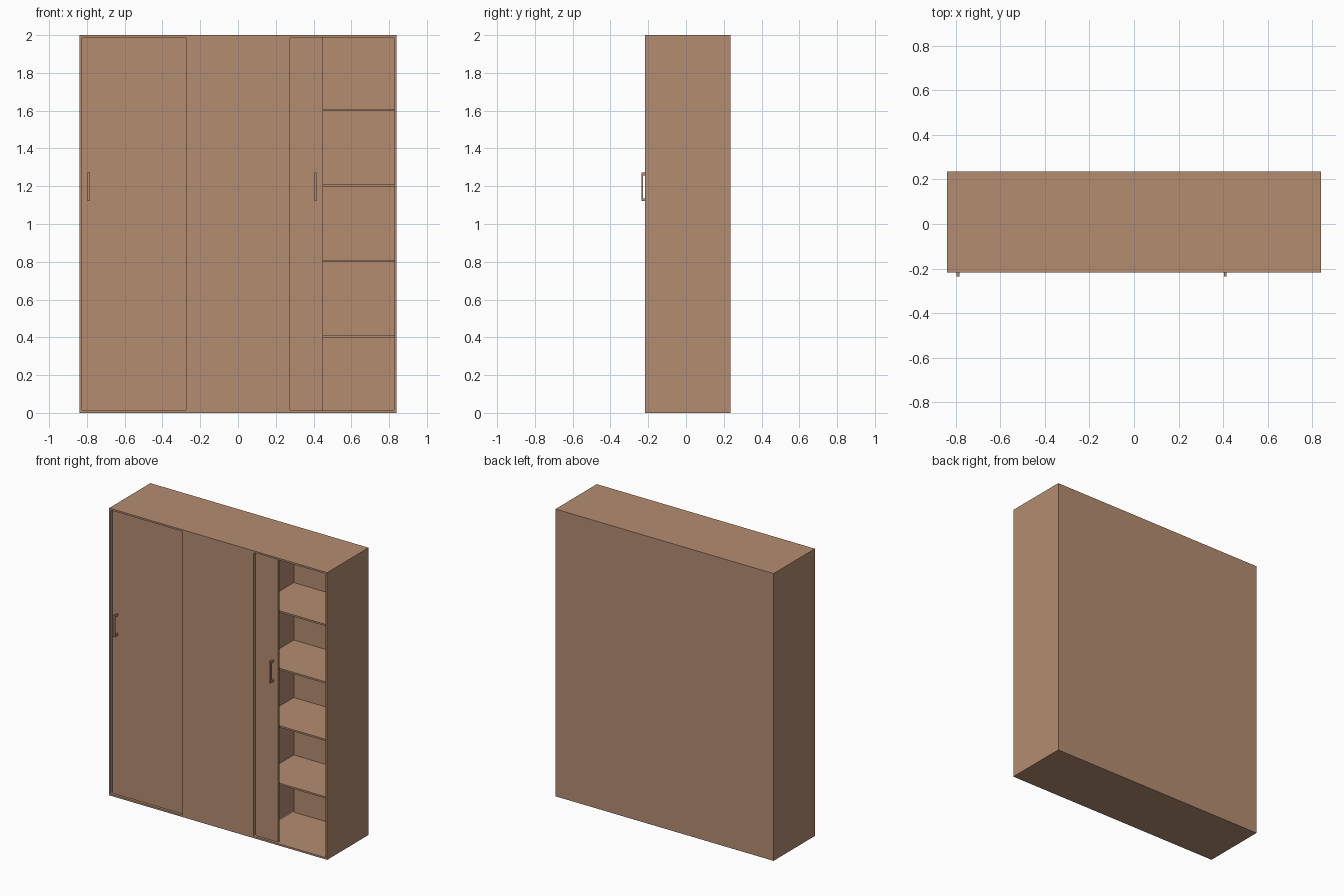
import bpy, bmesh

if "Cube" in bpy.data.objects:
    bpy.data.objects.remove(bpy.data.objects["Cube"])

wood = bpy.data.materials.new("warm brown wood")
wood.diffuse_color = (0.46, 0.265, 0.165, 1)
wood.use_nodes = True
wood.node_tree.nodes["Principled BSDF"].inputs["Base Color"].default_value = wood.diffuse_color

FRONT, BACK = -0.218, 0.236
DOOR_FACE = FRONT + 0.018


def add_box(name, x, y, z, corner=0.0):
    """Box from (min, max) ranges; corner rounds the edges that run along y."""
    bm = bmesh.new()
    bmesh.ops.create_cube(bm, size=1)
    for v in bm.verts:
        v.co = [r[0] if c < 0 else r[1] for c, r in zip(v.co, (x, y, z))]
    if corner:
        edges = [e for e in bm.edges
                 if abs(e.verts[0].co.y - e.verts[1].co.y) > 1e-4]
        bmesh.ops.bevel(bm, geom=edges, offset=corner, segments=3,
                        profile=0.5, affect='EDGES')
    mesh = bpy.data.meshes.new(name)
    bm.to_mesh(mesh)
    bm.free()
    mesh.materials.append(wood)
    ob = bpy.data.objects.new(name, mesh)
    bpy.context.collection.objects.link(ob)
    return ob


# Carcass with two rounded door openings cut from the front
carcass = add_box("carcass", (-0.84, 0.84), (FRONT, BACK), (0, 2))
openings = {"left": (-0.828, -0.273), "right": (0.273, 0.828)}
for side, x in openings.items():
    cutter = add_box(side + "_opening_cutter", x, (FRONT - 0.1, BACK - 0.012),
                     (0.012, 1.988), corner=0.009)
    cutter.hide_render = True
    cutter.hide_set(True)
    mod = carcass.modifiers.new(side + "_opening", 'BOOLEAN')
    mod.operation = 'DIFFERENCE'
    mod.solver = 'EXACT'
    mod.object = cutter

# Shelves in the open right bay
for i in range(1, 5):
    z = 0.004 + 0.4 * i
    add_box(f"shelf_{i}", (0.268, 0.832), (-0.172, BACK - 0.008),
            (z - 0.006, z + 0.006))

# Sliding doors: left closed, right slid behind the centre panel
add_box("left_door", (-0.832, -0.265), (DOOR_FACE, DOOR_FACE + 0.015), (0.008, 1.992))
add_box("right_door", (-0.11, 0.45), (DOOR_FACE, DOOR_FACE + 0.015), (0.008, 1.992))

# Bracket handles: two feet and a grip bar
for side, cx in (("left", -0.79), ("right", 0.41)):
    x = (cx - 0.006, cx + 0.006)
    add_box(side + "_handle_grip", x, (-0.236, -0.228), (1.122, 1.272))
    for part, z in (("lower", 1.122), ("upper", 1.258)):
        add_box(f"{side}_handle_{part}_foot", x, (-0.228, DOOR_FACE + 0.002),
                (z, z + 0.014))
